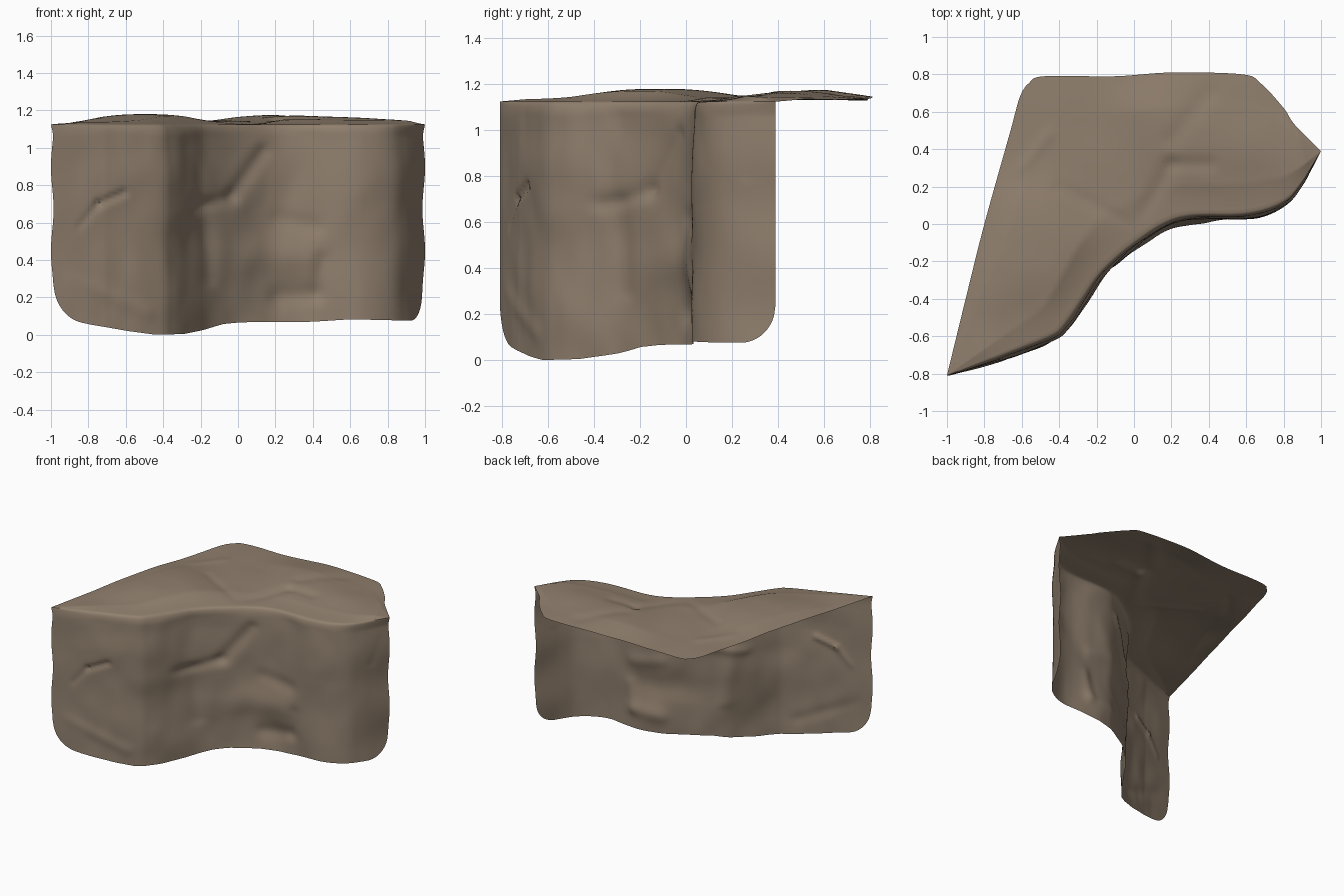
import bpy, bmesh, math
from mathutils import Vector, noise

cube = bpy.data.objects.get("Cube")
if cube:
    bpy.data.objects.remove(cube)

COLS, TOP_ROWS, WALL_ROWS = 150, 40, 60
TOP_Z = 1.125

# Outlines of the top slab: the winding front lip and the rear rim
FRONT = [(-1, -.81), (-.7, -.69), (-.45, -.59), (-.38, -.53), (-.29, -.4), (-.2, -.27), (-.1, -.17),
         (0, -.09), (.15, .01), (.3, .055), (.6, .065), (.79, .12), (.89, .215), (1, .39)]
BACK = [(-1, -.81), (-.9, -.4), (-.8, 0), (-.66, .5), (-.61, .68), (-.56, .755), (-.48, .79), (-.1, .79),
        (.2, .81), (.58, .8), (.68, .75), (.8, .62), (.86, .53), (1, .39)]
# Lower edge of the wall as height over x
BASE = [(-1, .1), (-.8, .055), (-.6, .02), (-.45, 0), (-.32, .005), (-.2, .03), (-.1, .058), (0, .067),
        (.4, .07), (.6, .083), (.8, .078), (1, .075)]
# Creases: start, end, width, depth (negative is a ridge)
WALL_CREASES = [((-.86, .58), (-.76, .7), .02, .01), ((-.76, .7), (-.62, .76), .018, .015),
                ((-.25, .68), (-.05, .74), .035, .012), ((-.05, .74), (.12, .98), .04, .015),
                ((-.2, .68), (-.17, .3), .04, .01), ((.2, .62), (.42, .58), .05, .01),
                ((.08, .42), (.35, .4), .11, -.018), ((.2, .2), (.42, .22), .05, .012),
                ((.45, .4), (.42, .22), .04, .01), ((.93, .8), (.97, .98), .02, .01),
                ((-.9, .3), (-.5, .12), .04, -.008)]
TOP_CREASES = [((.05, .05), (.2, .32), .04, .01), ((.2, .32), (.4, .32), .04, .009),
               ((.2, .45), (.4, .7), .05, .008), ((-.6, .3), (-.45, .48), .03, -.006),
               ((-.4, .2), (-.02, 0), .03, .007)]
BUMPS = [(-.52, -.12, .32, .05), (.22, .58, .32, .042), (.65, .4, .25, .018)]


def smooth_path(points, steps=12):
    """Catmull-Rom curve through the points."""
    p = [Vector(q) for q in points]
    p = [2 * p[0] - p[1]] + p + [2 * p[-1] - p[-2]]
    out = []
    for a, b, c, d in zip(p, p[1:], p[2:], p[3:]):
        for k in range(steps):
            t = k / steps
            out.append(.5 * (2 * b + (c - a) * t + (2 * a - 5 * b + 4 * c - d) * t ** 2
                             + (3 * b - a - 3 * c + d) * t ** 3))
    return out + [p[-2]]


def resample(path, params):
    """Points at fractions of the path length, and that length."""
    dist = [0]
    for a, b in zip(path, path[1:]):
        dist.append(dist[-1] + (b - a).length)
    out, k = [], 0
    for u in params:
        s = u * dist[-1]
        while k < len(path) - 2 and dist[k + 1] < s:
            k += 1
        out.append(path[k].lerp(path[k + 1], (s - dist[k]) / (dist[k + 1] - dist[k])))
    return out, dist[-1]


def base_height(x):
    for (x0, z0), (x1, z1) in zip(BASE, BASE[1:]):
        if x <= x1:
            return z0 + (z1 - z0) * max(0, (x - x0) / (x1 - x0))
    return BASE[-1][1]


def crease(p, table):
    total = 0
    for a, b, width, depth in table:
        a, ab = Vector(a), Vector(b) - Vector(a)
        t = min(1, max(0, (p - a).dot(ab) / ab.length_squared))
        total += depth * math.exp(-((p - a - ab * t).length / width) ** 2)
    return total


def top_height(p, edge):
    z = sum(h * math.exp(-((p.x - x) ** 2 + (p.y - y) ** 2) / r ** 2) for x, y, r, h in BUMPS)
    z += .008 * noise.noise((p.x * 4, p.y * 4, 1)) - crease(p, TOP_CREASES)
    return TOP_Z + .01 * edge + z * edge


# Denser columns toward the two ends
params = [(t + .5 - .5 * math.cos(math.pi * t)) / 2 for t in (i / COLS for i in range(COLS + 1))]
front, length = resample(smooth_path(FRONT), params)
back, _ = resample(smooth_path(BACK), params)

bm = bmesh.new()
grid = []
for i, u in enumerate(params):
    f, b = front[i], back[i]
    tangent = (front[min(i + 1, COLS)] - front[max(i - 1, 0)]).normalized()
    out = Vector((tangent.y, -tangent.x))
    end = min(u, 1 - u) * length
    fade = min(1, u * length / .3, (1 - u) * length / .5)
    column = []
    # Top sheet, from the rear rim to the front lip
    for j in range(TOP_ROWS):
        t = j / TOP_ROWS
        p = b.lerp(f, t)
        edge = min(1, (1 - t) * 5) * (.6 + .4 * min(1, t * 4)) * min(1, (f - b).length / .25)
        column.append(bm.verts.new((p.x, p.y, top_height(p, edge))))
    # Wall sheet, with a rounded lip and rounded lower corners
    radius = .17
    d = min(end, radius)
    low = base_height(f.x) + radius - math.sqrt(radius ** 2 - (radius - d) ** 2)
    for j in range(WALL_ROWS + 1):
        drop = (j / WALL_ROWS) ** 1.3
        z = TOP_Z + (low - TOP_Z) * drop
        lip = min(1, (TOP_Z - z) / .06)
        push = .024 * math.sqrt(1 - (1 - lip) ** 2) + .014 * drop
        rough = .016 * noise.noise((f.x * 3, f.y * 3, z * 3)) + .005 * noise.noise((f.x * 8, f.y * 8, z * 6))
        push += lip * (rough - crease(Vector((f.x, z)), WALL_CREASES))
        p = f + out * push * fade
        inset = .014 * lip * math.sin(z * 7) ** 2 * (1 - fade)
        p -= Vector((math.copysign(inset, f.x), 0))
        column.append(bm.verts.new((p.x, p.y, z)))
    grid.append(column)

for c0, c1 in zip(grid, grid[1:]):
    for j in range(len(c0) - 1):
        bm.faces.new((c0[j], c0[j + 1], c1[j + 1], c1[j]))
bmesh.ops.remove_doubles(bm, verts=bm.verts, dist=.0005)
bmesh.ops.dissolve_degenerate(bm, edges=bm.edges, dist=.0001)

# Keep the top sheet facing up
bm.normal_update()
if sum(face.normal.z * face.calc_area() for face in bm.faces) < 0:
    bmesh.ops.reverse_faces(bm, faces=bm.faces)

mesh = bpy.data.meshes.new("rock_ledge")
bm.to_mesh(mesh)
bm.free()
rock = bpy.data.objects.new("rock_ledge", mesh)
bpy.context.collection.objects.link(rock)

# Brown stone
stone = bpy.data.materials.new("brown_stone")
stone.use_nodes = True
colour = (.283, .216, .156, 1)
stone.diffuse_color = colour
stone.node_tree.nodes["Principled BSDF"].inputs["Base Color"].default_value = colour
mesh.materials.append(stone)

bpy.ops.object.select_all(action='DESELECT')
rock.select_set(True)
bpy.context.view_layer.objects.active = rock
bpy.ops.object.shade_smooth_by_angle(angle=math.radians(50))
